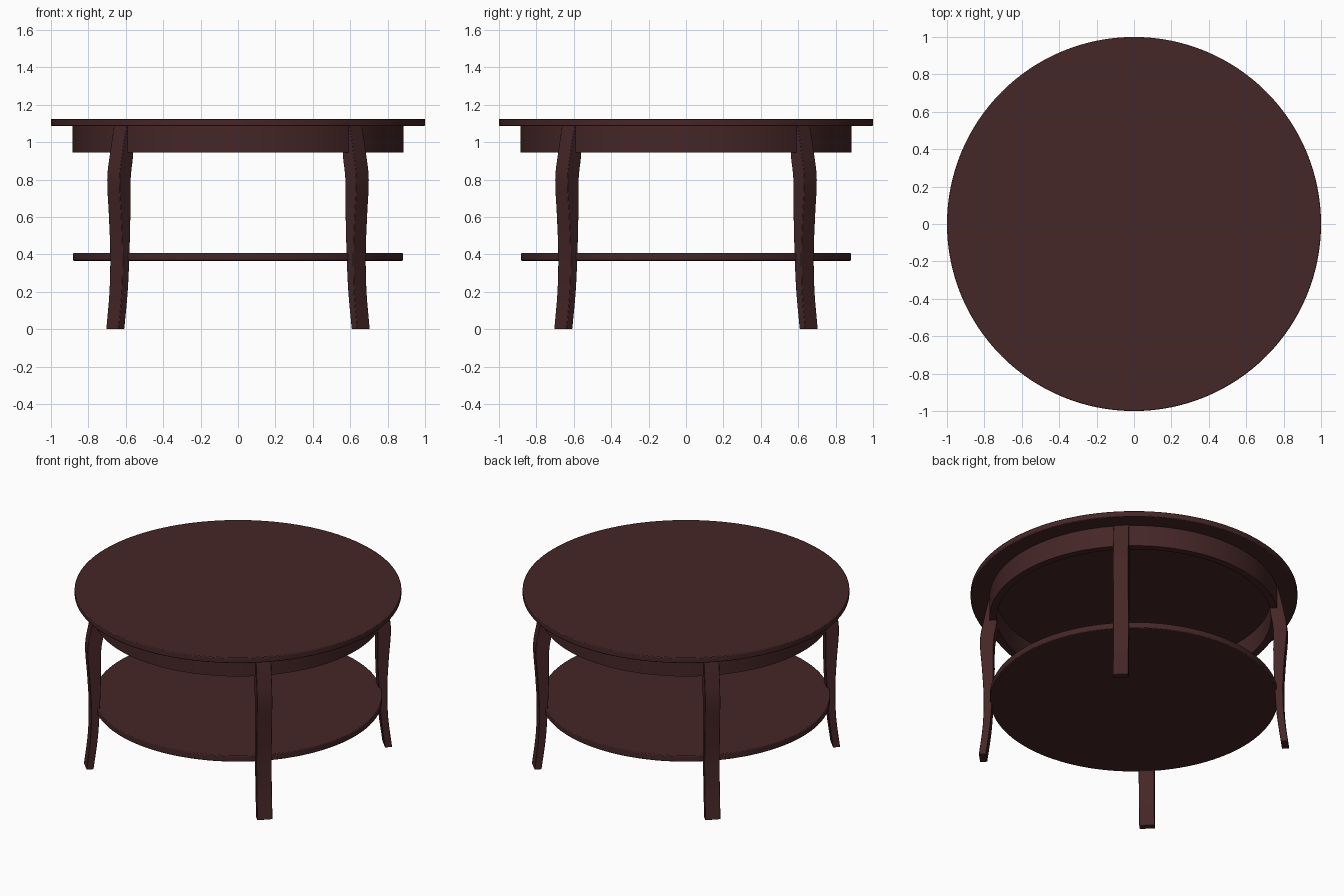
import bpy, bmesh, math
from mathutils import Vector, Matrix

if "Cube" in bpy.data.objects:
    bpy.data.objects.remove(bpy.data.objects["Cube"], do_unlink=True)

# Dark mahogany finish shared by every part
wood = bpy.data.materials.new("dark_red_wood")
wood.use_nodes = True
colour = (0.060, 0.0195, 0.020, 1)
wood.diffuse_color = colour
bsdf = wood.node_tree.nodes["Principled BSDF"]
bsdf.inputs["Base Color"].default_value = colour
bsdf.inputs["Roughness"].default_value = 0.6


def finish(name, bm, bevel=0.0):
    """Turn a bmesh into a smooth-by-angle object with softened edges."""
    bmesh.ops.recalc_face_normals(bm, faces=bm.faces[:])
    mesh = bpy.data.meshes.new(name)
    bm.to_mesh(mesh)
    bm.free()
    mesh.materials.append(wood)
    obj = bpy.data.objects.new(name, mesh)
    bpy.context.collection.objects.link(obj)
    if bevel:
        mod = obj.modifiers.new("soft_edge", 'BEVEL')
        mod.width, mod.segments = bevel, 2
        mod.limit_method, mod.angle_limit = 'ANGLE', math.radians(50)
    bpy.ops.object.select_all(action='DESELECT')
    obj.select_set(True)
    bpy.context.view_layer.objects.active = obj
    bpy.ops.object.shade_smooth_by_angle(angle=math.radians(30))
    return obj


def disc(name, radius, bottom, top):
    bm = bmesh.new()
    bmesh.ops.create_cone(bm, cap_ends=True, segments=128, radius1=radius, radius2=radius,
                          depth=top - bottom, matrix=Matrix.Translation((0, 0, (top + bottom) / 2)))
    return finish(name, bm, 0.005)


def ring(name, outer, inner, bottom, top, segments=128):
    bm = bmesh.new()
    section = [(outer, bottom), (outer, top), (inner, top), (inner, bottom)]
    loops = []
    for i in range(segments):
        a = math.tau * i / segments
        loops.append([bm.verts.new((r * math.cos(a), r * math.sin(a), z)) for r, z in section])
    for i, here in enumerate(loops):
        there = loops[(i + 1) % segments]
        for k in range(4):
            n = (k + 1) % 4
            bm.faces.new((here[k], there[k], there[n], here[n]))
    return finish(name, bm)


def smooth_path(points, steps=4):
    """Catmull-Rom curve through the given points."""
    p = [Vector(q) for q in points]
    p = [2 * p[0] - p[1]] + p + [2 * p[-1] - p[-2]]
    out = []
    for a, b, c, d in zip(p, p[1:], p[2:], p[3:]):
        for s in range(steps):
            t = s / steps
            out.append((2 * b + (c - a) * t + (2 * a - 5 * b + 4 * c - d) * t * t
                        + (3 * b - a - 3 * c + d) * t ** 3) / 2)
    return out + [p[-2]]


# Leg outline: height, outer radius, inner radius
LEG = [(0, .95, .906), (.2, .926, .88), (.4, .92, .867), (.6, .93, .86),
       (.8, .943, .858), (.94, .922, .838), (1.09, .89, .838)]
WIDTH = 0.095


def leg(name, angle):
    bm = bmesh.new()
    loops = []
    for z, outer, inner in smooth_path(LEG):
        corners = [(outer, -WIDTH / 2), (outer, WIDTH / 2), (inner, WIDTH / 2), (inner, -WIDTH / 2)]
        loops.append([bm.verts.new((x, y, z)) for x, y in corners])
    for low, high in zip(loops, loops[1:]):
        for k in range(4):
            n = (k + 1) % 4
            bm.faces.new((low[k], low[n], high[n], high[k]))
    bm.faces.new(loops[0])
    bm.faces.new(loops[-1])
    bm.transform(Matrix.Rotation(math.radians(angle), 4, 'Z'))
    return finish(name, bm, 0.003)


# Top, apron and lower shelf
disc("table_top", 1.0, 1.087, 1.125)
ring("apron", 0.885, 0.84, 0.945, 1.09)
disc("lower_shelf", 0.882, 0.366, 0.408)

# Four curved legs on the diagonals
for i, side in enumerate(("back_left", "back_right", "front_right", "front_left")):
    leg(side + "_leg", 45 + 90 * i)
